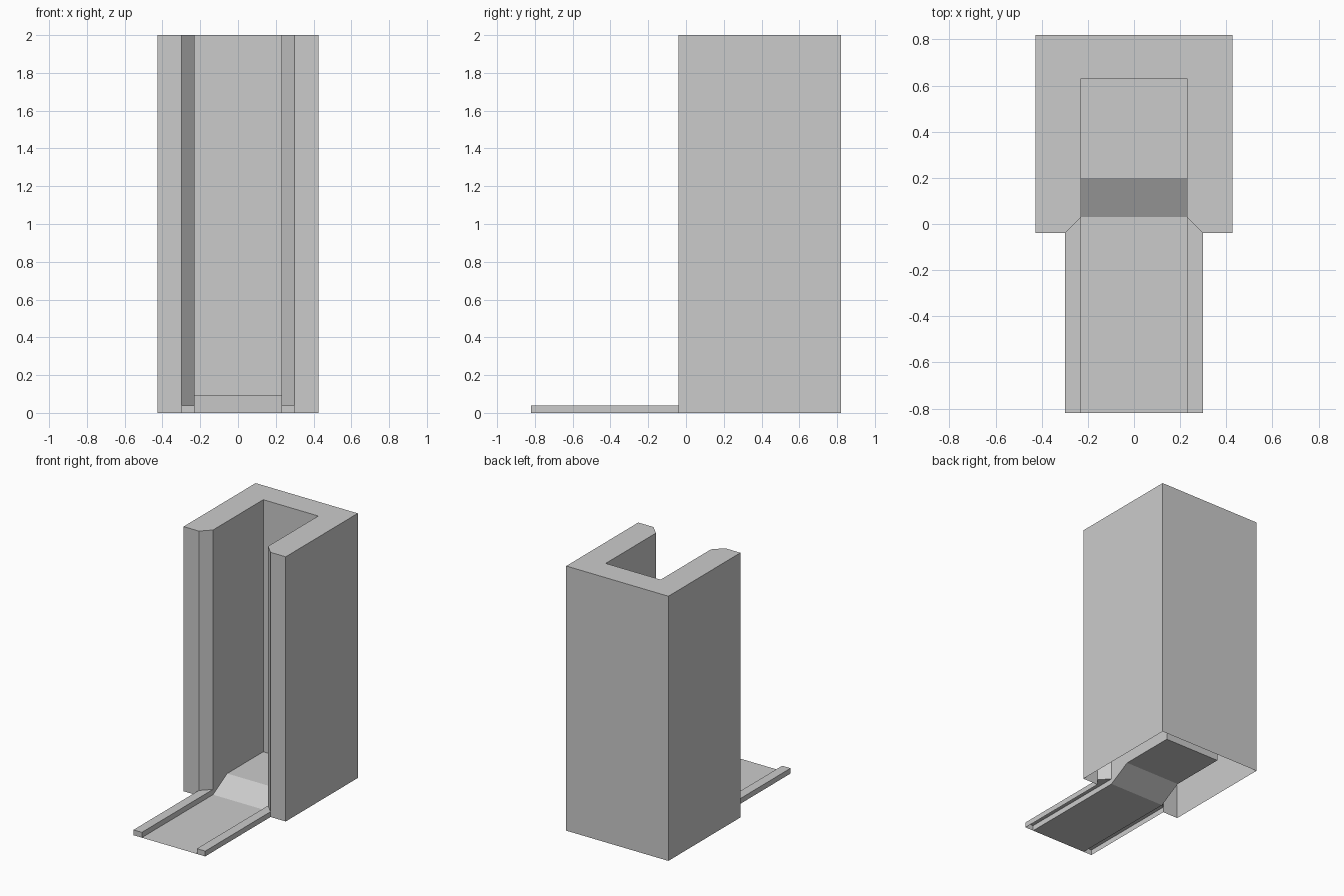
import bpy
import bmesh

cube = bpy.data.objects.get("Cube")
if cube:
    bpy.data.objects.remove(cube, do_unlink=True)

grey = bpy.data.materials.new("light_grey")
grey.use_nodes = True
grey.diffuse_color = (0.6, 0.6, 0.6, 1)
grey.node_tree.nodes["Principled BSDF"].inputs["Base Color"].default_value = (0.6, 0.6, 0.6, 1)

# Shared dimensions
W, IN, RAIL = 0.427, 0.23, 0.30                      # half widths: body, channel, rails
FRONT, MOUTH, CHAMFER, BACK_IN, BACK = -0.82, -0.04, 0.03, 0.63, 0.82
TOP, RAIL_H, FLOOR_H, RAMP_END = 2.0, 0.04, 0.095, 0.20


def shell(name, faces):
    """Open sheet object made from polygons given as corner lists."""
    bm = bmesh.new()
    for corners in faces:
        bm.faces.new([bm.verts.new(c) for c in corners])
    bmesh.ops.remove_doubles(bm, verts=bm.verts, dist=0.0001)
    mesh = bpy.data.meshes.new(name)
    bm.to_mesh(mesh)
    bm.free()
    mesh.materials.append(grey)
    obj = bpy.data.objects.new(name, mesh)
    bpy.context.collection.objects.link(obj)
    return obj


def wall(a, b, z0, z1):
    """Upright rectangle, facing right of the way from a to b."""
    return [(*a, z0), (*b, z0), (*b, z1), (*a, z1)]


def flip(face):
    """Mirror a polygon across x, keeping it facing outward."""
    return [(-x, y, z) for x, y, z in reversed(face)]


def both(faces):
    return faces + [flip(f) for f in faces]


# Tall U-shaped housing, open underneath
arm = [
    wall((W, MOUTH), (W, BACK), 0, TOP),
    wall((RAIL, MOUTH), (W, MOUTH), 0, TOP),
    wall((IN, CHAMFER), (RAIL, MOUTH), RAIL_H, TOP),
    # Channel side, with its lower edge following the ramp
    [(IN, BACK_IN, TOP), (IN, BACK_IN, FLOOR_H), (IN, RAMP_END, FLOOR_H),
     (IN, CHAMFER, 0), (IN, CHAMFER, RAIL_H), (IN, CHAMFER, TOP)],
    # Top of the arm
    [(IN, CHAMFER, TOP), (RAIL, MOUTH, TOP), (W, MOUTH, TOP),
     (W, BACK, TOP), (IN, BACK, TOP), (IN, BACK_IN, TOP)],
]
backs = [
    wall((W, BACK), (-W, BACK), 0, TOP),
    wall((-IN, BACK_IN), (IN, BACK_IN), FLOOR_H, TOP),
    [(-IN, BACK_IN, TOP), (IN, BACK_IN, TOP), (IN, BACK, TOP), (-IN, BACK, TOP)],
]
shell("housing", both(arm) + backs)

# Floor sheet: entry, ramp and raised bed
path = [(FRONT, 0), (CHAMFER, 0), (RAMP_END, FLOOR_H), (BACK_IN, FLOOR_H)]
shell("floor_ramp", [
    [(-IN, *p), (IN, *p), (IN, *q), (-IN, *q)] for p, q in zip(path, path[1:])])

# Side rails, open underneath and mitred against the housing
rail = [
    wall((RAIL, FRONT), (RAIL, MOUTH), 0, RAIL_H),
    wall((IN, FRONT), (RAIL, FRONT), 0, RAIL_H),
    wall((IN, CHAMFER), (IN, FRONT), 0, RAIL_H),
    [(IN, FRONT, RAIL_H), (RAIL, FRONT, RAIL_H),
     (RAIL, MOUTH, RAIL_H), (IN, CHAMFER, RAIL_H)],
]
shell("left_rail", rail)
shell("right_rail", [flip(f) for f in rail])
